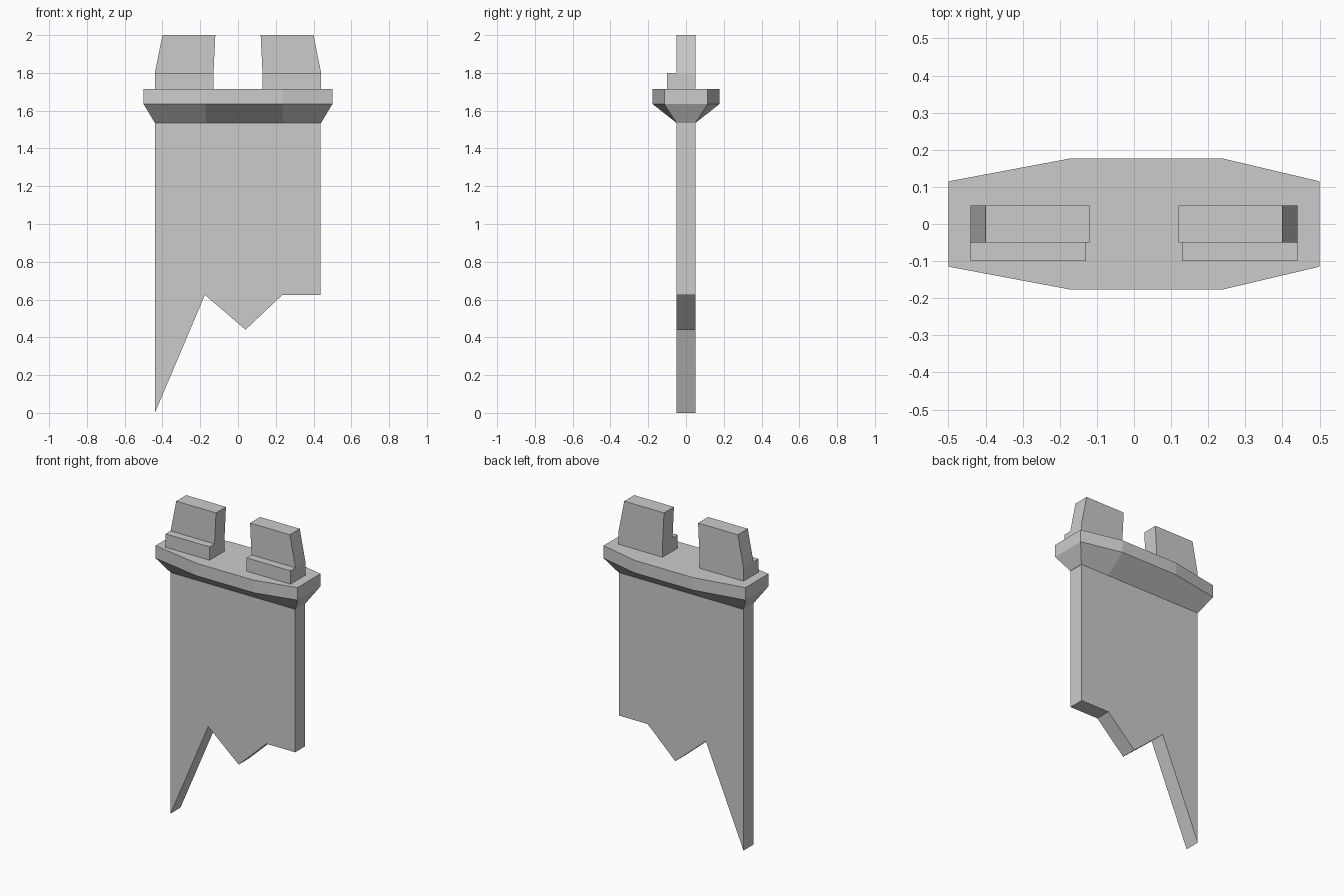
import bpy, bmesh

if "Cube" in bpy.data.objects:
    bpy.data.objects.remove(bpy.data.objects["Cube"])


def loft(name, rings):
    """Closed solid through matching rings of points."""
    bm = bmesh.new()
    loops = [[bm.verts.new(p) for p in ring] for ring in rings]
    n = len(loops[0])
    for a, b in zip(loops, loops[1:]):
        for i in range(n):
            j = (i + 1) % n
            bm.faces.new((a[i], a[j], b[j], b[i]))
    bm.faces.new(loops[0])
    bm.faces.new(loops[-1])
    bmesh.ops.recalc_face_normals(bm, faces=bm.faces)
    mesh = bpy.data.meshes.new(name)
    bm.to_mesh(mesh)
    bm.free()
    obj = bpy.data.objects.new(name, mesh)
    bpy.context.collection.objects.link(obj)
    return obj


def slab(name, profile, y0, y1):
    """Front (x, z) profile extruded in depth."""
    return loft(name, [[(x, y, z) for x, z in profile] for y in (y0, y1)])


# Flat blade with a jagged, broken lower edge
slab("broken_blade", [(-0.44, 1.56), (-0.44, 0), (-0.175, 0.625), (0.04, 0.44),
                      (0.235, 0.625), (0.438, 0.625), (0.438, 1.56)], -0.05, 0.05)

# Eight-sided collar that tapers down to the blade
half = [(-0.5, 0.115), (-0.17, 0.177), (0.237, 0.177), (0.5, 0.115)]
rim = [(x, -y) for x, y in half] + half[::-1]
foot_x = {-0.5: -0.44, 0.5: 0.44}
foot = [(foot_x.get(x, x), 0.05 if y > 0 else -0.05) for x, y in rim]
loft("collar", [[(x, y, z) for x, y in ring]
                for ring, z in ((foot, 1.535), (rim, 1.635), (rim, 1.715))])

# Paired upright prongs, each with a low step on its front
prong = slab("prongs", [(0.13, 1.715), (0.44, 1.715), (0.44, 1.8), (0.4, 2.0),
                        (0.12, 2.0), (0.13, 1.8)], -0.05, 0.05)
step = slab("prong_steps", [(0.13, 1.715), (0.44, 1.715), (0.44, 1.8), (0.13, 1.8)],
            -0.1, -0.05)
for obj in (prong, step):
    obj.modifiers.new("Mirror", 'MIRROR')
